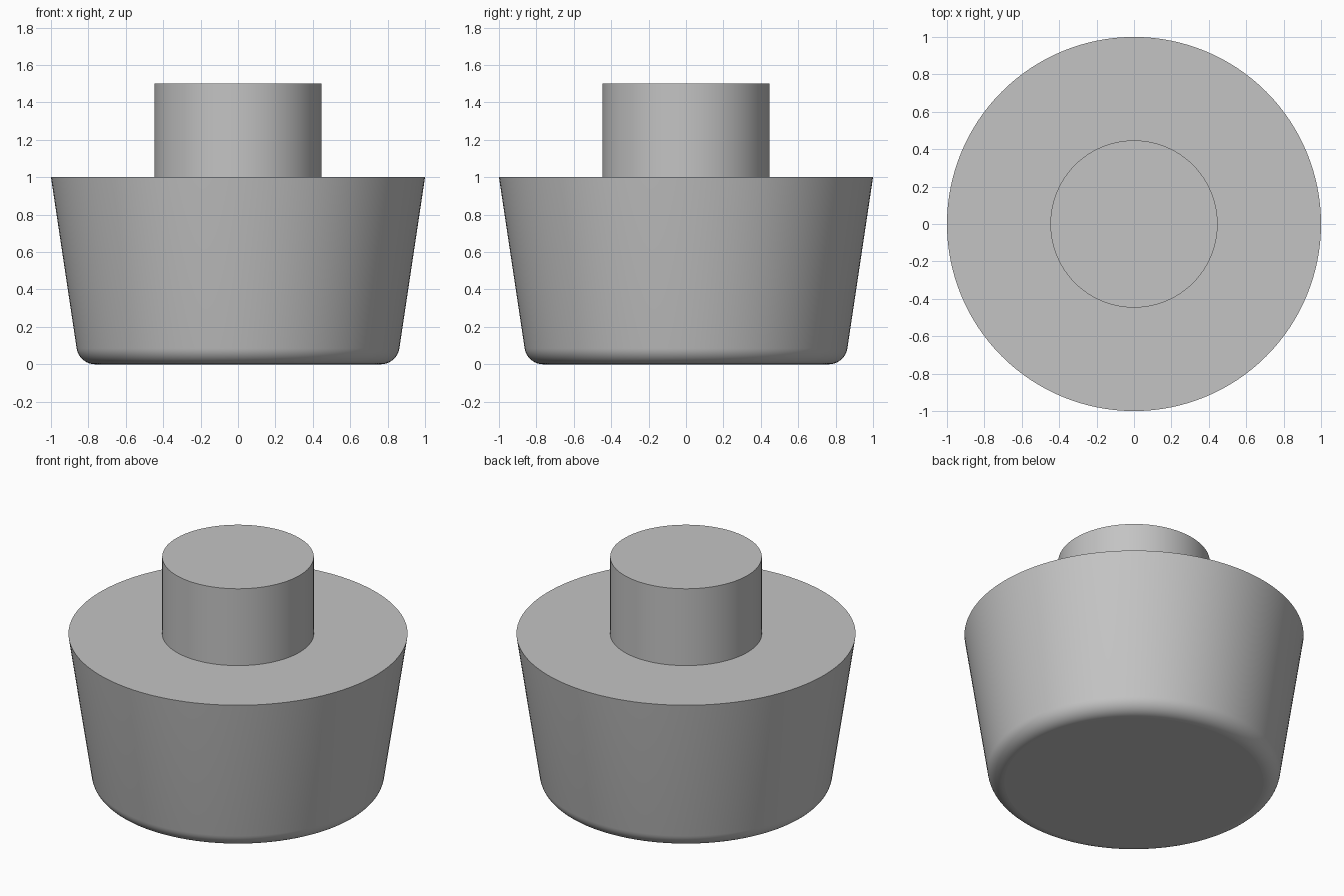
import bpy
import bmesh
from math import sin, cos, tan, atan, pi, tau

SEGMENTS = 128

cube = bpy.data.objects.get("Cube")
if cube:
    bpy.data.objects.remove(cube, do_unlink=True)

# Single plain grey
grey = bpy.data.materials.new("plain_grey")
grey.use_nodes = True
colour = (0.55, 0.55, 0.55, 1)
grey.diffuse_color = colour
for node in grey.node_tree.nodes:
    if node.type == 'BSDF_PRINCIPLED':
        node.inputs["Base Color"].default_value = colour


def lathe(name, profile, cap_bottom=False, cap_top=False):
    """Turn a profile of (radius, height) points around z."""
    bm = bmesh.new()
    rings = [[bm.verts.new((r * cos(tau * i / SEGMENTS), r * sin(tau * i / SEGMENTS), z))
              for i in range(SEGMENTS)] for r, z in profile]
    for low, high in zip(rings, rings[1:]):
        for i in range(SEGMENTS):
            j = (i + 1) % SEGMENTS
            face = bm.faces.new((low[i], low[j], high[j], high[i]))
            face.smooth = True
    if cap_bottom:
        bm.faces.new(rings[0][::-1])
    if cap_top:
        bm.faces.new(rings[-1])
    bm.normal_update()
    # Keep rims crisp
    for edge in bm.edges:
        if edge.calc_face_angle(0) > 0.5:
            edge.smooth = False
    mesh = bpy.data.meshes.new(name)
    bm.to_mesh(mesh)
    bm.free()
    mesh.materials.append(grey)
    obj = bpy.data.objects.new(name, mesh)
    bpy.context.collection.objects.link(obj)
    return obj


# Main dimensions
top_radius, foot_radius, body_height = 1.0, 0.85, 1.0
knob_radius, knob_top = 0.447, 1.5
fillet, steps = 0.1, 10

# Tapered body with a rounded foot and a flat shoulder up to the knob
slope = atan((top_radius - foot_radius) / body_height)
centre = foot_radius - fillet / tan(pi / 4 + slope / 2)
body_profile = []
for k in range(steps + 1):
    angle = -pi / 2 + (pi / 2 - slope) * k / steps
    body_profile.append((centre + fillet * cos(angle), fillet + fillet * sin(angle)))
body_profile += [(top_radius, body_height), (knob_radius, body_height)]
lathe("tapered_body", body_profile, cap_bottom=True)

# Round knob standing on the shoulder
lathe("top_knob", [(knob_radius, body_height), (knob_radius, knob_top)], cap_top=True)
